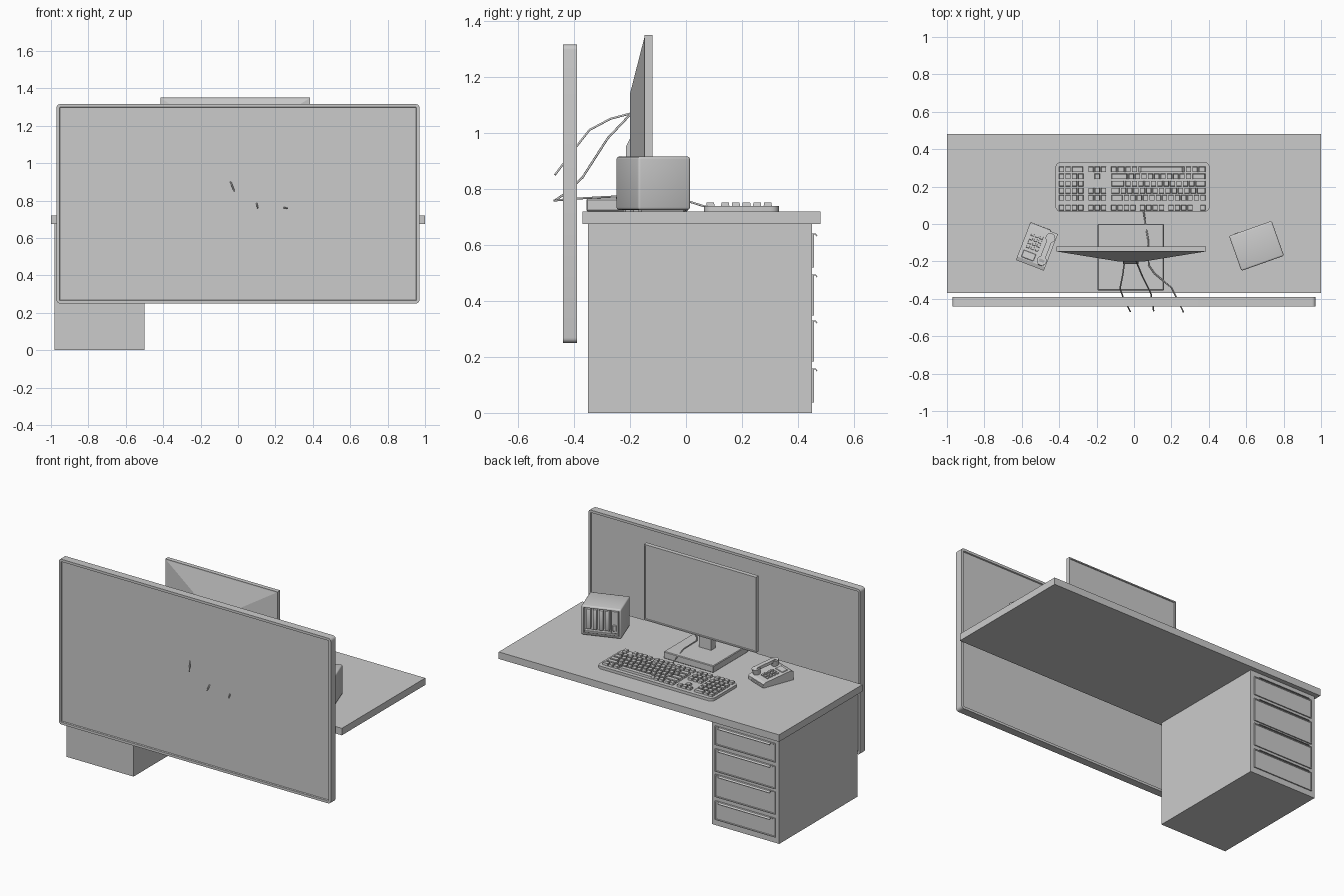
import bpy, bmesh, math
from mathutils import Matrix, Vector

if "Cube" in bpy.data.objects:
    bpy.data.objects.remove(bpy.data.objects["Cube"])


def finish(name, bm, mat=None, smooth=False):
    bmesh.ops.recalc_face_normals(bm, faces=bm.faces[:])
    me = bpy.data.meshes.new(name)
    bm.to_mesh(me)
    bm.free()
    ob = bpy.data.objects.new(name, me)
    bpy.context.collection.objects.link(ob)
    if mat:
        ob.matrix_world = mat
    if smooth:
        bpy.ops.object.select_all(action='DESELECT')
        ob.select_set(True)
        bpy.context.view_layer.objects.active = ob
        bpy.ops.object.shade_smooth_by_angle()
    return ob


def add_box(bm, x, y, z, taper=1.0):
    """Add a box given (min, max) ranges; taper shrinks the top."""
    c = Vector((sum(x) / 2, sum(y) / 2, sum(z) / 2))
    s = (x[1] - x[0], y[1] - y[0], z[1] - z[0], 1)
    vs = bmesh.ops.create_cube(bm, size=1, matrix=Matrix.Translation(c) @ Matrix.Diagonal(s))['verts']
    for v in vs:
        if v.co.z > c.z:
            v.co.x = c.x + (v.co.x - c.x) * taper
            v.co.y = c.y + (v.co.y - c.y) * taper


def box(name, x, y, z, bevel=0, segs=2, axis=None, insets=(), mat=None):
    """Box with bevelled edges (all, or along one axis) and recessed +y / -y faces."""
    bm = bmesh.new()
    add_box(bm, x, y, z)
    if bevel:
        edges = bm.edges[:]
        if axis is not None:
            edges = [e for e in edges if abs((e.verts[0].co - e.verts[1].co).normalized()[axis]) > .9]
        bmesh.ops.bevel(bm, geom=edges, offset=bevel, segments=segs, profile=.5, affect='EDGES')
    for side, border, depth in insets:
        f = max((f for f in bm.faces if f.normal.y * side > .9), key=lambda f: f.calc_area())
        bmesh.ops.inset_individual(bm, faces=[f], thickness=border)
        bmesh.ops.inset_individual(bm, faces=[f], thickness=.003, depth=-depth)
    return finish(name, bm, mat, bool(bevel))


def prism(name, profile, x0, x1, mat=None):
    """Extrude a y-z profile along x."""
    bm = bmesh.new()
    f = bm.faces.new([bm.verts.new((x0, y, z)) for y, z in profile])
    new = bmesh.ops.extrude_face_region(bm, geom=[f])['geom']
    bmesh.ops.translate(bm, vec=(x1 - x0, 0, 0), verts=[g for g in new if isinstance(g, bmesh.types.BMVert)])
    return finish(name, bm, mat)


def cable(name, pts, r=.004):
    cu = bpy.data.curves.new(name, 'CURVE')
    cu.dimensions = '3D'
    cu.bevel_depth = r
    cu.bevel_resolution = 1
    cu.use_fill_caps = True
    sp = cu.splines.new('POLY')
    sp.points.add(len(pts) - 1)
    for p, co in zip(sp.points, pts):
        p.co = (*co, 1)
    bpy.context.collection.objects.link(bpy.data.objects.new(name, cu))


# Desk top, divider panel and drawer pedestal
box('desk_top', (-1, 1), (-.37, .48), (.675, .72))
box('divider_panel', (-.97, .97), (-.44, -.39), (.25, 1.315), .018, 4, 1, [(1, .016, .007), (-1, .016, .007)])
box('pedestal', (-.98, -.5), (-.35, .45), (0, .675))

# Drawer fronts with curled lip handles
for i, (lo, hi) in enumerate([(.037, .159), (.184, .33), (.348, .495), (.52, .641)]):
    box(f'drawer_front_{i}', (-.955, -.525), (.44, .457), (lo, hi), insets=[(1, .008, .003)])
    prism(f'drawer_handle_{i}', [(.45, hi), (.463, hi), (.47, hi - .009), (.467, hi - .011),
                                 (.461, hi - .004), (.45, hi - .004)], -.925, -.555)

# Monitor: screen, tapered back, neck and base
box('screen', (-.415, .385), (-.148, -.12), (.862, 1.35), insets=[(1, .01, .005)])
bm = bmesh.new()
rings = []
for y, x0, x1, z0, z1 in [(-.147, -.413, .383, .864, 1.347), (-.2, -.085, .055, .9, 1.14)]:
    rings.append([bm.verts.new(c) for c in ((x0, y, z0), (x1, y, z0), (x1, y, z1), (x0, y, z1))])
for k in range(4):
    bm.faces.new((rings[0][k], rings[0][k - 1], rings[1][k - 1], rings[1][k]))
for r in rings:
    bm.faces.new(r)
finish('screen_back', bm)
prism('stand_neck', [(-.215, .75), (-.17, .75), (-.17, .98), (-.2, .98), (-.215, .95)], -.06, .025)
box('stand_base', (-.195, .16), (-.355, 0), (.72, .765), .004, 1)

# Keyboard body and keys; widths run from the user's left, negative = gap
box('keyboard_body', (-.42, .405), (.065, .332), (.72, .738), .03, 4, 2)
one = [1]
rows = {
    .087: [1, -1] + one * 4 + [-.5] + one * 4 + [-.5] + one * 4 + [-.6] + one * 3 + [-.6] + one * 4,
    .14: one * 13 + [2, -.6] + one * 3 + [-.6] + one * 4,
    .178: [1.5] + one * 12 + [1.5, -.6] + one * 3 + [-.6] + one * 4,
    .216: [1.75] + one * 11 + [2.25, -4.2] + one * 4,
    .254: [2.25] + one * 10 + [2.75, -1.6, 1, -1.6] + one * 4,
    .292: [1.25, 1, 1, 7.5, 1, 1, 1.25, 1, -.6] + one * 3 + [-.6, 2, 1, 1],
}
bm = bmesh.new()
for y, widths in rows.items():
    x = .385
    for w in widths:
        if w > 0:
            add_box(bm, (x - w * .034 + .003, x - .003), (y - .015, y + .015), (.735, .752), .88)
        x -= abs(w) * .034
finish('keyboard_keys', bm)

# Desk phone: wedge body, keypad, display and handset
phone = Matrix.Translation((-.519, -.123, .72)) @ Matrix.Rotation(math.radians(-21), 4, 'Z')
prism('phone_body', [(-.105, 0), (.105, 0), (.105, .022), (.09, .032), (-.085, .062), (-.105, .055)], -.08, .08, phone)
slope = phone @ Matrix.Translation((0, 0, .047)) @ Matrix.Rotation(math.atan2(-.03, .175), 4, 'X')
bm = bmesh.new()
for i in range(3):
    for j in range(4):
        cx, cy = -.045 + i * .025, -.015 + j * .023
        add_box(bm, (cx - .009, cx + .009), (cy - .008, cy + .008), (-.005, .007), .85)
finish('phone_buttons', bm, slope)
box('phone_display', (-.06, .01), (-.08, -.04), (-.004, .005), .002, 1, mat=slope)
box('phone_front_lip', (-.08, .04), (.1, .116), (-.028, -.014), .004, 2, mat=slope)
prism('handset_grip', [(-.085, .03), (-.06, .043), (.06, .043), (.085, .03), (.085, .018), (.055, .024),
                       (-.055, .024), (-.085, .018)], .036, .064, slope)
for nm, y in (('earpiece', -.066), ('mouthpiece', .066)):
    bm = bmesh.new()
    bmesh.ops.create_cone(bm, cap_ends=True, segments=20, radius1=.022, radius2=.026, depth=.036,
                          matrix=Matrix.Translation((.05, y, .018)))
    finish('handset_' + nm, bm, slope, True)

# Storage box with open bays on the user's side
unit = Matrix.Translation((.655, -.117, .725)) @ Matrix.Rotation(math.radians(19.5), 4, 'Z')
box('storage_box', (-.121, .121), (-.099, .099), (0, .19), .009, 3, insets=[(1, .006, .03)], mat=unit)
for i in range(4):
    x = .093 - i * .038
    box(f'bay_door_{i}', (x - .026, x), (.06, .09), (.035, .165), .006, 2, mat=unit)
box('bay_sill', (-.104, .104), (.06, .094), (.014, .028), .002, 1, mat=unit)
box('control_strip', (-.104, -.058), (.06, .096), (.028, .174), .003, 1, mat=unit)
box('control_button', (-.093, -.069), (.09, .101), (.045, .085), .003, 1, mat=unit)
for i in range(3):
    box(f'box_foot_{i}', (-.1 + i * .085, -.07 + i * .085), (-.08, .08), (-.005, .002), mat=unit)

# Cables
cable('screen_cable_a', [(-.05, -.195, 1.07), (-.06, -.27, 1.05), (-.075, -.345, 1.01),
                         (-.055, -.4, .94), (-.02, -.468, .85)])
cable('screen_cable_b', [(.01, -.195, 1.07), (.045, -.28, .98), (.09, -.37, .84),
                         (.1, -.43, .785), (.105, -.465, .76)])
cable('keyboard_cable', [(.05, .08, .733), (.06, .01, .755), (.075, -.08, .772), (.078, -.22, .772),
                         (.11, -.265, .772), (.2, -.34, .768), (.235, -.41, .764), (.265, -.472, .758)])
